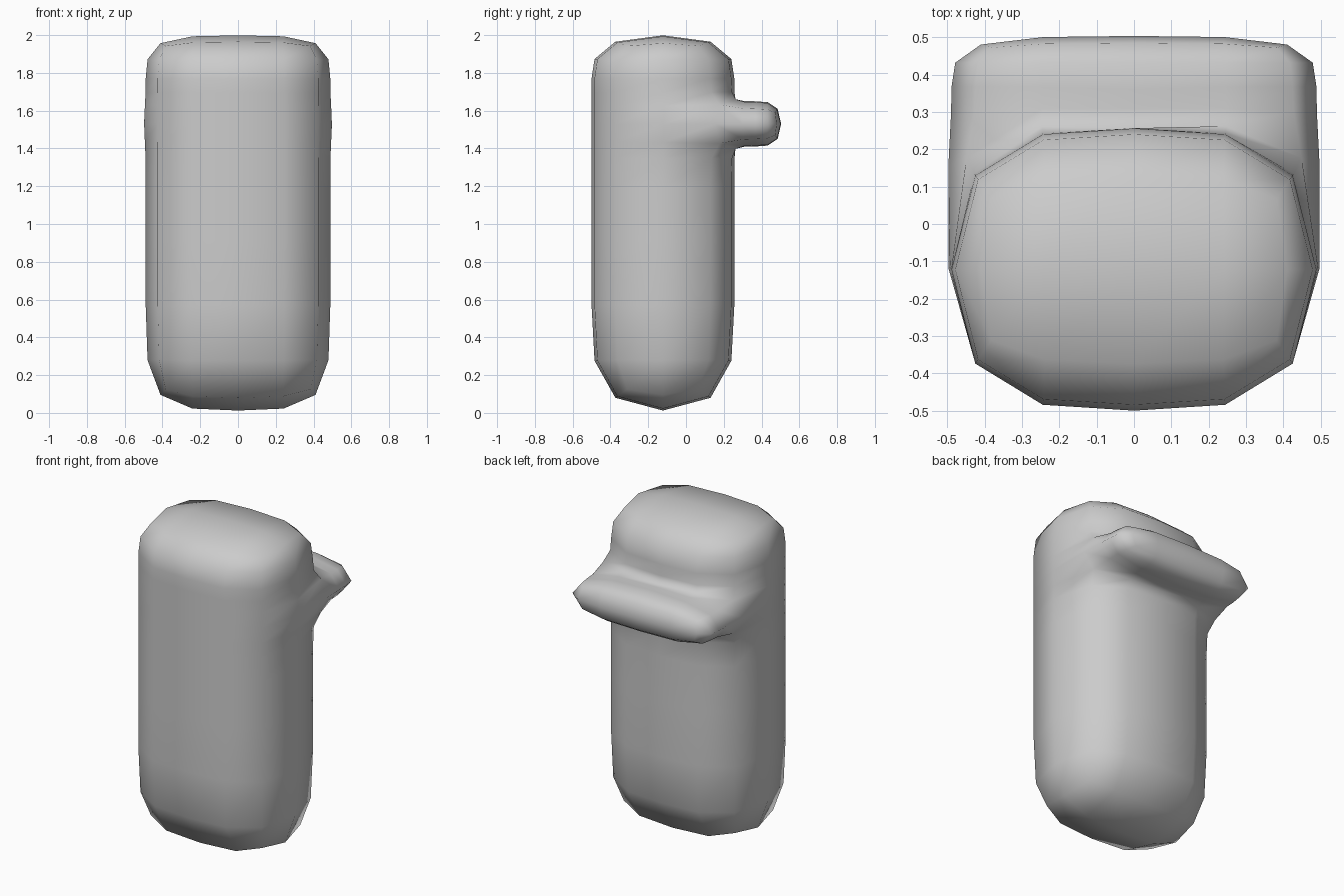
import bpy, bmesh

cube = bpy.data.objects.get("Cube")
if cube:
    bpy.data.objects.remove(cube, do_unlink=True)

# Material
grey = bpy.data.materials.new("plain grey")
grey.use_nodes = True
colour = (0.6, 0.6, 0.6, 1)
grey.diffuse_color = colour
grey.node_tree.nodes["Principled BSDF"].inputs["Base Color"].default_value = colour

# Body cage: stacked six-sided rings with a centre column at front and back
half_w, half_d, mid_y = 0.51, 0.378, -0.122
levels = [-0.01, 0.53, 1.31, 1.41, 1.65, 1.74, 2.01]
outline = [(-1, -1), (0, -1), (1, -1), (1, 1), (0, 1), (-1, 1)]
bm = bmesh.new()
rings = [[bm.verts.new((x * half_w, mid_y + y * half_d, z)) for x, y in outline]
         for z in levels]
pack = []
for row, (low, high) in enumerate(zip(rings, rings[1:])):
    for i in range(6):
        j = (i + 1) % 6
        face = bm.faces.new((low[i], low[j], high[j], high[i]))
        if row == 3 and i in (3, 4):
            pack.append(face)

# Top and bottom caps, two quads each
for ring in (rings[0], rings[-1]):
    a, b, c, d, e, f = ring
    bm.faces.new((a, b, e, f))
    bm.faces.new((b, c, d, e))

# Ledge at the back, pulled out in two steps
for y in (0.36, 0.51):
    result = bmesh.ops.extrude_face_region(bm, geom=pack)
    bmesh.ops.delete(bm, geom=pack, context='FACES_ONLY')
    pack = [g for g in result["geom"] if isinstance(g, bmesh.types.BMFace)]
    for v in {v for f in pack for v in f.verts}:
        v.co.y = y

bmesh.ops.recalc_face_normals(bm, faces=bm.faces)
mesh = bpy.data.meshes.new("body_with_back_ledge")
bm.to_mesh(mesh)
bm.free()
mesh.materials.append(grey)
for poly in mesh.polygons:
    poly.use_smooth = True
body = bpy.data.objects.new("body_with_back_ledge", mesh)
bpy.context.collection.objects.link(body)

# Rounding
sub = body.modifiers.new("Rounding", 'SUBSURF')
sub.levels = sub.render_levels = 1
